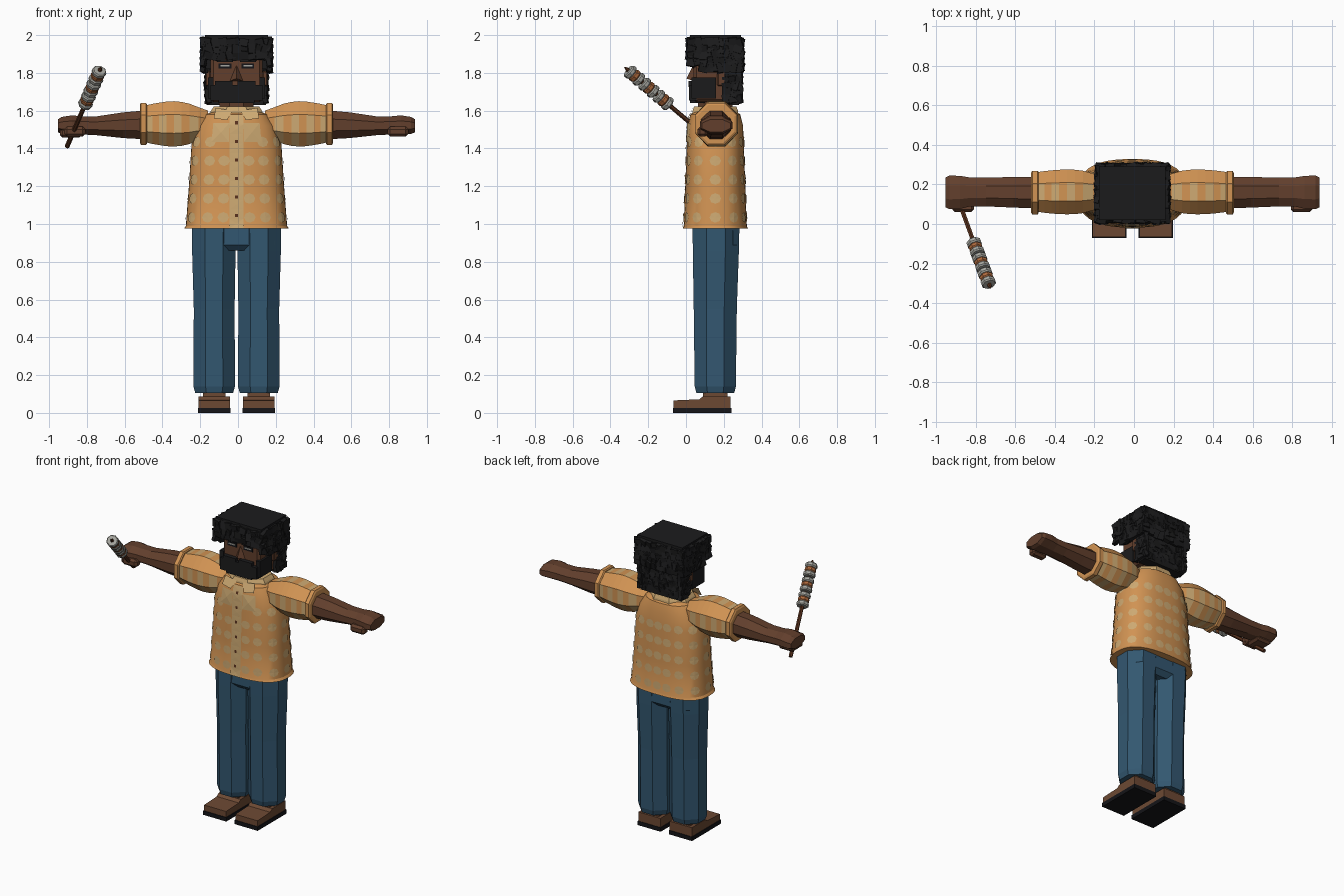
import bpy, bmesh, math, random
from mathutils import Vector, Matrix, Euler

random.seed(4)
if "Cube" in bpy.data.objects:
    bpy.data.objects.remove(bpy.data.objects["Cube"], do_unlink=True)

CX = -0.008   # body centre line
CY = 0.155    # depth of the body axis


def material(name, r, g, b):
    m = bpy.data.materials.new(name)
    lin = [(c / 255) ** 2.2 for c in (r, g, b)] + [1]
    m.use_nodes = True
    m.diffuse_color = lin
    m.node_tree.nodes["Principled BSDF"].inputs["Base Color"].default_value = lin
    return m


SKIN = material("skin brown", 98, 65, 48)
ORANGE = material("shirt orange", 208, 146, 84)
TAN = material("shirt tan", 204, 168, 114)
DENIM = material("denim blue", 54, 88, 112)
HAIR = material("hair black", 33, 33, 34)
SHOE = material("shoe brown", 108, 74, 54)
SOLE = material("sole black", 27, 27, 30)
GREY = material("onion grey", 165, 165, 158)
MEAT = material("meat brown", 172, 104, 62)
WOOD = material("dark wood", 88, 52, 34)


def finish(name, bm, *mats, rule=None):
    bmesh.ops.recalc_face_normals(bm, faces=bm.faces)
    if rule:
        for i, f in enumerate(bm.faces):
            f.material_index = rule(i)
    me = bpy.data.meshes.new(name)
    bm.to_mesh(me)
    bm.free()
    for m in mats:
        me.materials.append(m)
    ob = bpy.data.objects.new(name, me)
    bpy.context.collection.objects.link(ob)
    return ob


def solid(name, verts, faces, mat):
    bm = bmesh.new()
    vs = [bm.verts.new(v) for v in verts]
    for f in faces:
        bm.faces.new([vs[i] for i in f])
    return finish(name, bm, mat)


def add_box(bm, lo, hi, rot=(0, 0, 0)):
    lo, hi = Vector(lo), Vector(hi)
    mat = Matrix.LocRotScale((lo + hi) / 2, Euler(rot), hi - lo)
    bmesh.ops.create_cube(bm, size=1, matrix=mat)


def box(name, lo, hi, mat, bevel=0):
    bm = bmesh.new()
    add_box(bm, lo, hi)
    if bevel:
        bmesh.ops.bevel(bm, geom=bm.edges[:], offset=bevel, segments=1, affect='EDGES')
    return finish(name, bm, mat)


def loft(name, rings, place, *mats, n=8, rule=None):
    """Rings are (t, u, v, ru, rv); place turns (t, u, v) into a point."""
    bm = bmesh.new()
    k = 1 / math.cos(math.pi / n)
    loops = []
    for t, u, v, ru, rv in rings:
        angles = [(i + .5) * math.tau / n for i in range(n)]
        loops.append([bm.verts.new(place(t, u + ru * k * math.cos(a), v + rv * k * math.sin(a)))
                      for a in angles])
    for a, b in zip(loops, loops[1:]):
        for i in range(n):
            j = (i + 1) % n
            bm.faces.new((a[i], a[j], b[j], b[i]))
    bm.faces.new(loops[0])
    bm.faces.new(loops[-1])
    return finish(name, bm, *mats, rule=rule)


def upright(t, u, v):
    return (u, v, t)


# Shirt body: a rounded section that changes with height
PROFILE = [(.975, .278, .173), (.99, .268, .167), (1.2, .252, .159), (1.42, .238, .151),
           (1.52, .208, .147), (1.58, .165, .132), (1.605, .1, .1)]


def shirt_point(a, z, lift=0.0):
    z = min(max(z, PROFILE[0][0]), PROFILE[-1][0])
    for (z0, x0, y0), (z1, x1, y1) in zip(PROFILE, PROFILE[1:]):
        if z <= z1:
            break
    f = (z - z0) / (z1 - z0)
    rx, ry = x0 + (x1 - x0) * f, y0 + (y1 - y0) * f
    c, s, p = math.cos(a), math.sin(a), 2.6
    r = (abs(c / rx) ** p + abs(s / ry) ** p) ** (-1 / p) + lift
    return Vector((CX + r * c, CY + r * s, z))


bm = bmesh.new()
N = 48
loops = [[bm.verts.new(shirt_point(i * math.tau / N, z)) for i in range(N)] for z, _, _ in PROFILE]
for a, b in zip(loops, loops[1:]):
    for i in range(N):
        bm.faces.new((a[i], a[(i + 1) % N], b[(i + 1) % N], b[i]))
bm.faces.new(loops[0])
bm.faces.new(loops[-1])
shirt = finish("shirt_body", bm, ORANGE)
bpy.context.view_layer.objects.active = shirt
shirt.select_set(True)
bpy.ops.object.shade_smooth_by_angle(angle=math.radians(25))
shirt.select_set(False)


def patch(bm, a, z, outline, lift=.004):
    """Thin plate following the shirt, outline in (sideways, up) offsets."""
    speed = (shirt_point(a + .01, z) - shirt_point(a - .01, z)).length / .02
    mid = bm.verts.new(shirt_point(a, z, lift))
    vs = [bm.verts.new(shirt_point(a + x / speed, z + h, lift)) for x, h in outline]
    for i, v in enumerate(vs):
        bm.faces.new((mid, v, vs[(i + 1) % len(vs)]))


def rect(w, h):
    return [(-w, -h), (w, -h), (w, h), (-w, h)]


FRONT = -math.pi / 2
dot = [(.03 * math.cos(i * math.pi / 4), .028 * math.sin(i * math.pi / 4)) for i in range(8)]
bm = bmesh.new()
for col in range(1, 16):
    for row in range(5):
        if not (col in (1, 15) and row > 3):
            patch(bm, FRONT + col * math.tau / 16, 1.035 + row * .1, dot)
finish("shirt_dots", bm, TAN)

# Placket, buttons and pockets
bm = bmesh.new()
for i in range(12):
    patch(bm, FRONT, 1.002 + i * .05, rect(.035, .025), .005)
for s in (-1, 1):
    patch(bm, FRONT + s * .5, 1.485, rect(.044, .05), .006)
finish("placket_and_pockets", bm, TAN)
bm = bmesh.new()
for i in range(6):
    patch(bm, FRONT, 1.045 + i * .098, rect(.007, .009), .009)
finish("buttons", bm, WOOD)

# Collar and neck
loft("collar", [(1.565, CX, CY, .15, .125), (1.6, CX, CY, .135, .12), (1.622, CX, CY, .12, .112)],
     upright, TAN)
loft("neck", [(1.55, CX, CY, .09, .09), (1.68, CX, CY, .092, .092)], upright, SKIN)
for s in (-1, 1):
    solid("collar_flap", [(CX + s * .02, .03, 1.6), (CX + s * .11, .035, 1.615),
                          (CX + s * .12, .012, 1.56), (CX + s * .05, .002, 1.55)],
          [(0, 1, 2, 3)], TAN)

# Trousers, ankles and shoes on both sides
box("hips", (CX - .2, .04, .86), (CX + .2, .28, 1.02), DENIM, .03)
for s in (-1, 1):
    x = CX + s * .118
    loft("trouser_leg", [(.105, x, CY, .1, .1), (.14, x, CY, .11, .109), (.55, x, CY, .108, .114),
                         (.86, x + s * .002, CY + .003, .115, .122), (1.0, x, CY + .004, .118, .124)],
         upright, DENIM)
    box("ankle", (x - .06, .09, .07), (x + .06, .22, .12), SHOE)
    box("shoe_sole", (x - .087, -.07, 0), (x + .087, .24, .027), SOLE)
    side = [(-.066, .027), (.236, .027), (.236, .088), (.09, .088), (.07, .072), (-.066, .066)]
    k = len(side)
    solid("shoe_upper", [(x + e, y, z) for e in (-.083, .083) for y, z in side],
          [range(k), range(k, 2 * k)] + [(i, (i + 1) % k, k + (i + 1) % k, k + i) for i in range(k)],
          SHOE)

# Sleeves, cuffs, arms and hands on both sides
SLEEVE = [(.15, .07, .07), (.2, .093, .088), (.25, .107, .107), (.29, .112, .116), (.33, .113, .12),
          (.37, .112, .118), (.41, .109, .112), (.445, .105, .106), (.48, .1, .098)]
for s in (-1, 1):
    def outward(t, u, v):
        return (CX + s * t, u, v)

    def plaid(i):
        return int((i // 8) % 2 == 1 and i % 8 not in (0, 2))

    loft("sleeve", [(t, .162, 1.53, ry, rz) for t, ry, rz in SLEEVE], outward, ORANGE, TAN, rule=plaid)
    loft("sleeve_cuff", [(.474, .158, 1.53, .104, .104), (.48, .158, 1.53, .111, .111),
                         (.506, .158, 1.53, .111, .111), (.512, .158, 1.53, .1, .1)], outward, ORANGE)
    loft("forearm", [(.46, .158, 1.525, .08, .078), (.6, .16, 1.523, .077, .068),
                     (.74, .162, 1.52, .073, .05), (.82, .162, 1.522, .073, .048),
                     (.87, .16, 1.525, .083, .05), (.925, .16, 1.522, .085, .045),
                     (.945, .16, 1.52, .075, .034)], outward, SKIN)
    xs = sorted((CX + s * .8, CX + s * .91))
    box("thumb", (xs[0], .06, 1.462), (xs[1], .115, 1.515), SKIN, .014)
xs = CX - .935, CX - .82
box("curled_fingers", (xs[0], .08, 1.457), (xs[1], .2, 1.51), SKIN, .014)

# Skewer with three stacks of food
start, end = Vector((-.905, .17, 1.41)), Vector((-.725, -.325, 1.83))
axis = end - start
turn = axis.to_track_quat('Z', 'Y')


def on_skewer(t, u, v):
    return start + axis * t + turn @ Vector((u, v, 0))


loft("skewer_stick", [(0, 0, 0, .011, .011), (.97, 0, 0, .01, .01), (1, 0, 0, .003, .003)],
     on_skewer, WOOD, n=6)
for g in range(3):
    t = .52 + g * .153
    for j, (mat, r) in enumerate([(GREY, .036), (MEAT, .033), (GREY, .036)]):
        a, b = t + j * .045, t + (j + 1) * .045
        loft("onion_slice" if mat == GREY else "meat_chunk",
             [(a, 0, 0, r * .85, r * .85), (a + .01, 0, 0, r, r), (b - .01, 0, 0, r, r),
              (b, 0, 0, r * .85, r * .85)], on_skewer, mat)

# Head and face
box("head", (CX - .137, .04, 1.645), (CX + .137, .26, 1.92), SKIN, .015)
solid("nose", [(CX, .038, 1.84), (CX - .036, .042, 1.757), (CX + .036, .042, 1.757), (CX, .003, 1.77)],
      [(0, 1, 3), (0, 3, 2), (1, 2, 3), (0, 2, 1)], SKIN)
for s in (-1, 1):
    x = CX + s * .06
    box("eye", (x - .034, .035, 1.822), (x + .034, .042, 1.85), SOLE)
    box("eye_glint", (x - .024, .032, 1.834), (x + .024, .037, 1.842), GREY)
    box("eyebrow", (x - .042, .025, 1.857), (x + .042, .045, 1.872), HAIR)
    box("ear", (CX + s * .15 - .014, .165, 1.73), (CX + s * .15 + .014, .21, 1.81), SKIN, .006)
    box("beard_side", (CX + s * .137 - .014, .03, 1.665), (CX + s * .137 + .014, .16, 1.775), HAIR)
    box("moustache", (x - .055, .012, 1.725), (x + .04, .05, 1.757), HAIR)
box("beard", (CX - .137, .015, 1.655), (CX + .137, .06, 1.735), HAIR)
box("beard_chin", (CX - .095, .02, 1.64), (CX + .095, .1, 1.66), HAIR)

# Hair: solid blocks covered with small tilted tufts
bm = bmesh.new()
add_box(bm, (CX - .168, .02, 1.875), (CX + .168, .29, 2))
add_box(bm, (CX - .155, .215, 1.63), (CX + .155, .28, 1.9))
for s in (-1, 1):
    add_box(bm, (CX + s * .15 - .014, .09, 1.82), (CX + s * .15 + .014, .26, 1.9))


def tuft(x, y, z, thin_x):
    w, d = (.012, .024) if thin_x else (.024, .012)
    size = Vector((w, d, random.uniform(.02, .028)))
    c = Vector((x, y, z))
    add_box(bm, c - size, c + size, [random.uniform(-.3, .3) for _ in range(3)])


for row in range(10):
    z = 1.96 - row * .033
    for i in range(9):
        x = CX + (i - 4) * .039 + random.uniform(-.008, .008)
        y = .03 + i * .031
        puff = .008 if row < 5 else -.014
        tuft(x * (1 if row < 5 else .9), .283 + puff, z, False)
        if row < 3:
            tuft(x, .02 + random.uniform(-.006, .006), z, False)
        if row < 4 or y > .2 or (row == 4 and y > .08):
            for s in (-1, 1):
                tuft(CX + s * (.166 + puff), min(y, .275), z, True)
finish("hair", bm, HAIR)
